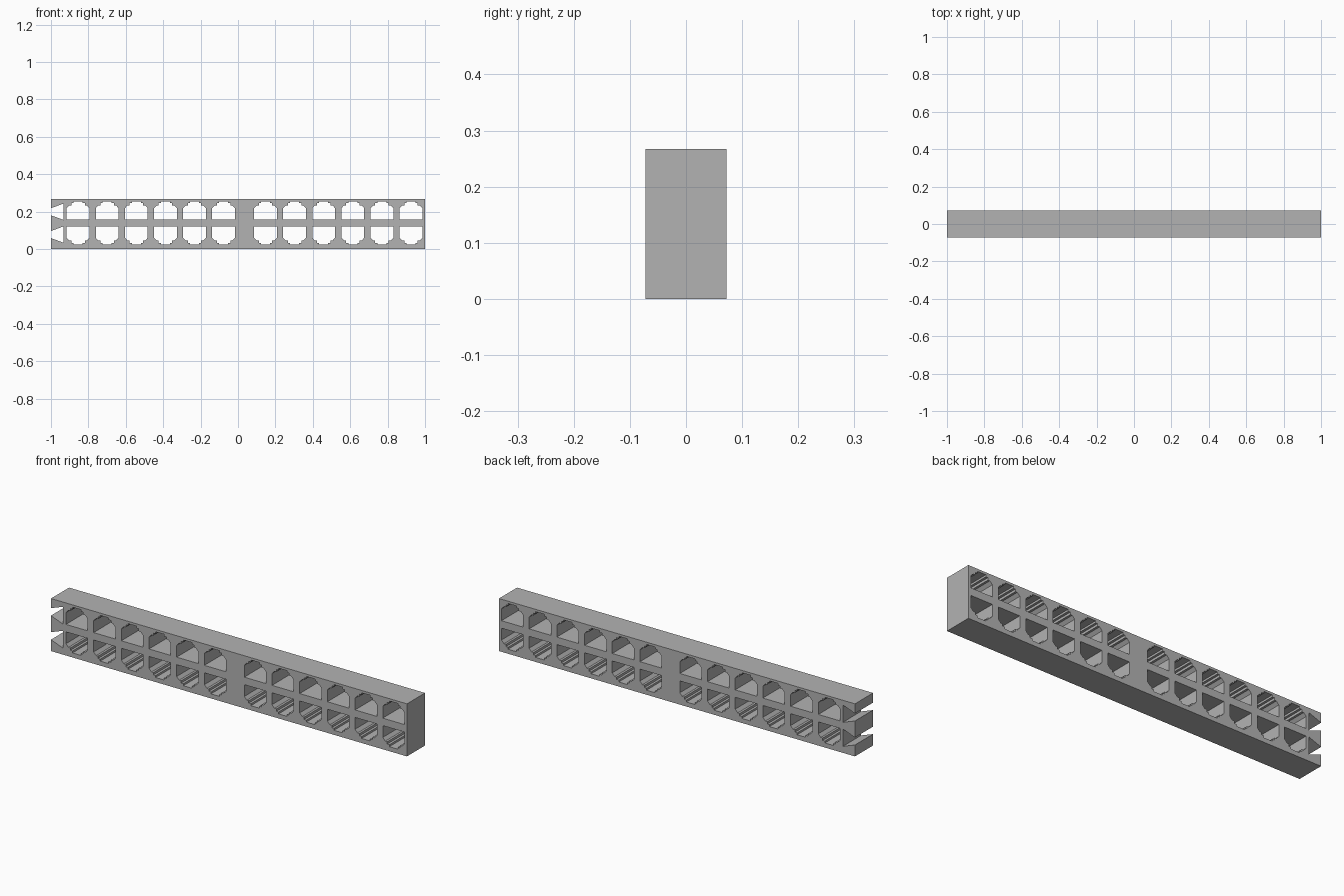
import bpy, bmesh, math
from mathutils import Matrix

cube = bpy.data.objects.get("Cube")
if cube:
    bpy.data.objects.remove(cube)

HEIGHT, HALF_DEPTH = 0.267, 0.0725
PITCH = 0.1556

# Grey material
grey = bpy.data.materials.new("plain grey")
grey.use_nodes = True
colour = (0.45, 0.45, 0.45, 1)
grey.diffuse_color = colour
grey.node_tree.nodes["Principled BSDF"].inputs["Base Color"].default_value = colour

# Filled flat profile, extruded through the depth
profile = bpy.data.curves.new("panel_profile", "CURVE")
profile.dimensions = "2D"
profile.fill_mode = "BOTH"
profile.extrude = HALF_DEPTH


def add_loop(points):
    spline = profile.splines.new("POLY")
    spline.points.add(len(points) - 1)
    for p, (x, z) in zip(spline.points, points):
        p.co = (x, z, 0, 1)
    spline.use_cyclic_u = True
    spline.use_smooth = False


def notch(z):
    """Flared notch in the left-hand end, centred on height z."""
    return [(-1, z + 0.019), (-0.932, z + 0.044),
            (-0.932, z - 0.044), (-1, z - 0.019)]


# Outer outline with two flared notches
add_loop([(-1, 0), (1, 0), (1, HEIGHT), (-1, HEIGHT)] + notch(0.199) + notch(0.077))

# Stepped socket openings: half outline mirrored, upper row upright, lower row inverted
half = [(0.061, 0), (0.061, 0.06), (0.047, 0.075), (0.036, 0.075),
        (0.036, 0.087), (0.024, 0.087), (0.024, 0.097)]
socket = half + [(-x, z) for x, z in reversed(half)]
for start in (-0.855, 0.147):
    for i in range(6):
        cx = start + i * PITCH
        for base, flip in ((0.158, 1), (0.12, -1)):
            add_loop([(cx + x, base + flip * z) for x, z in socket])

# Convert to a mesh standing upright
temp = bpy.data.objects.new("panel_profile", profile)
bpy.context.collection.objects.link(temp)
graph = bpy.context.evaluated_depsgraph_get()
mesh = bpy.data.meshes.new_from_object(temp.evaluated_get(graph))
bpy.data.objects.remove(temp)
mesh.transform(Matrix.Rotation(math.pi / 2, 4, "X"))

bm = bmesh.new()
bm.from_mesh(mesh)
bmesh.ops.remove_doubles(bm, verts=bm.verts, dist=0.0001)
bmesh.ops.recalc_face_normals(bm, faces=bm.faces)
for f in bm.faces:
    f.smooth = False
    f.material_index = 0
bm.to_mesh(mesh)
bm.free()

mesh.name = "socket_panel"
mesh.materials.clear()
mesh.materials.append(grey)
panel = bpy.data.objects.new("socket_panel", mesh)
bpy.context.collection.objects.link(panel)
